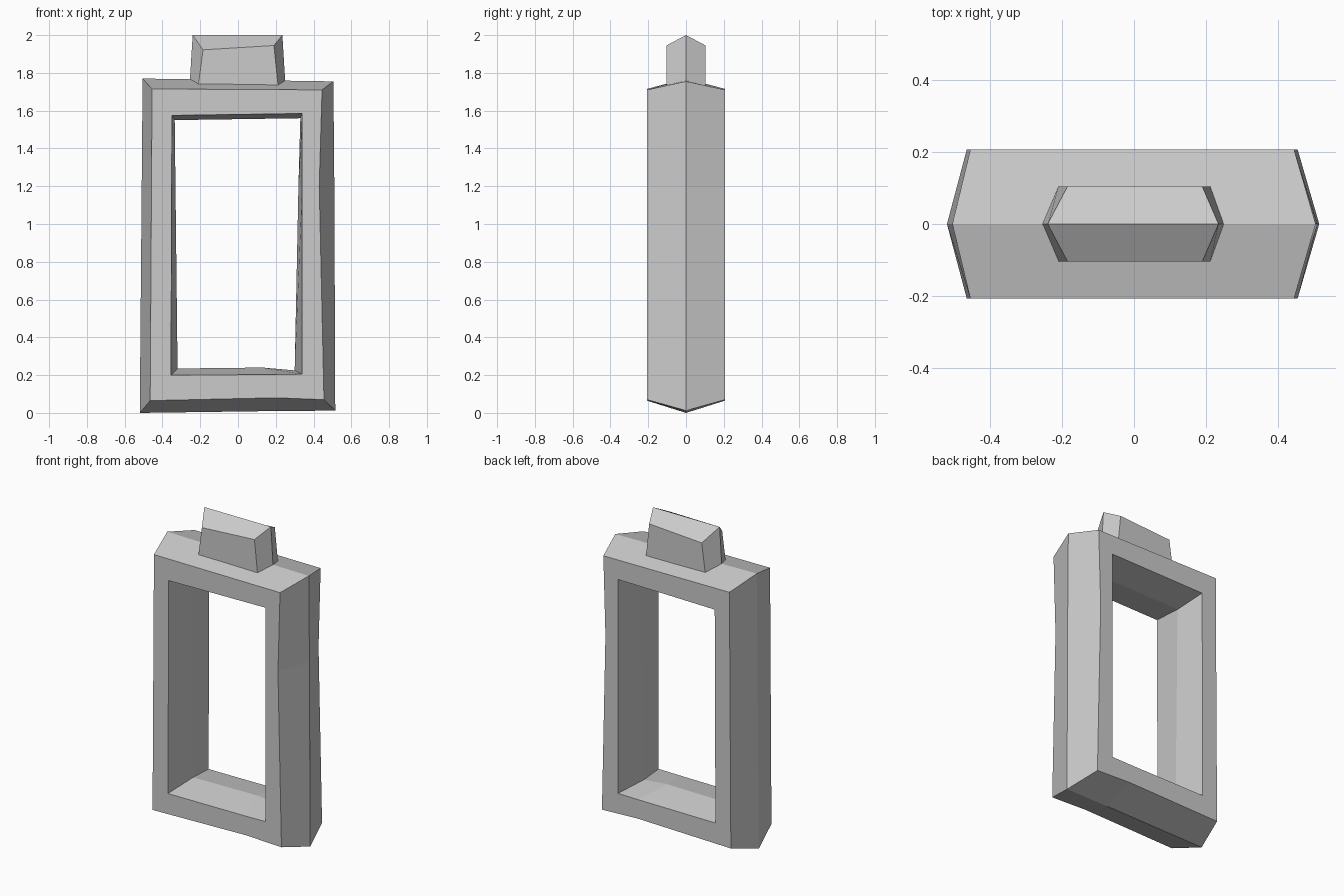
import bpy, bmesh

if "Cube" in bpy.data.objects:
    bpy.data.objects.remove(bpy.data.objects["Cube"])


def loft(name, loops, close_ring):
    """Skin a series of (y, [(x, z), ...]) loops; close into a ring or cap the ends."""
    bm = bmesh.new()
    rings = [[bm.verts.new((x, y, z)) for x, z in pts] for y, pts in loops]
    n = len(rings[0])
    pairs = list(zip(rings, rings[1:]))
    if close_ring:
        pairs.append((rings[-1], rings[0]))
    else:
        bm.faces.new(rings[0])
        bm.faces.new(rings[-1])
    for a, b in pairs:
        for i in range(n):
            j = (i + 1) % n
            bm.faces.new((a[i], a[j], b[j], b[i]))
    bmesh.ops.recalc_face_normals(bm, faces=bm.faces)
    mesh = bpy.data.meshes.new(name)
    bm.to_mesh(mesh)
    bm.free()
    obj = bpy.data.objects.new(name, mesh)
    bpy.context.collection.objects.link(obj)
    return obj


# Slightly crooked lantern frame: ridged outside and inside
D = 0.207
outer_face = [(-.465, .065), (.2, .08), (.455, .07), (.43, 1.2), (.445, 1.71), (-.455, 1.715)]
outer_ridge = [(-.52, 0), (.2, .01), (.515, .012), (.51, 1.2), (.505, 1.755), (-.505, 1.77)]
inner_face = [(-.355, .2), (.2, .203), (.34, .205), (.34, 1.2), (.34, 1.585), (-.35, 1.575)]
inner_ridge = [(-.32, .235), (.13, .24), (.3, .225), (.32, 1.2), (.33, 1.56), (-.335, 1.55)]
loft("frame", [(-D, outer_face), (0, outer_ridge), (D, outer_face),
               (D, inner_face), (0, inner_ridge), (-D, inner_face)], True)

# Ridged cap block seated on the frame
C = 0.104
cap_face = [(-.21, 1.735), (.212, 1.733), (.19, 1.945), (-.185, 1.922)]
cap_ridge = [(-.255, 1.755), (.25, 1.752), (.235, 2.0), (-.24, 2.0)]
loft("top_cap", [(-C, cap_face), (0, cap_ridge), (C, cap_face)], False)
